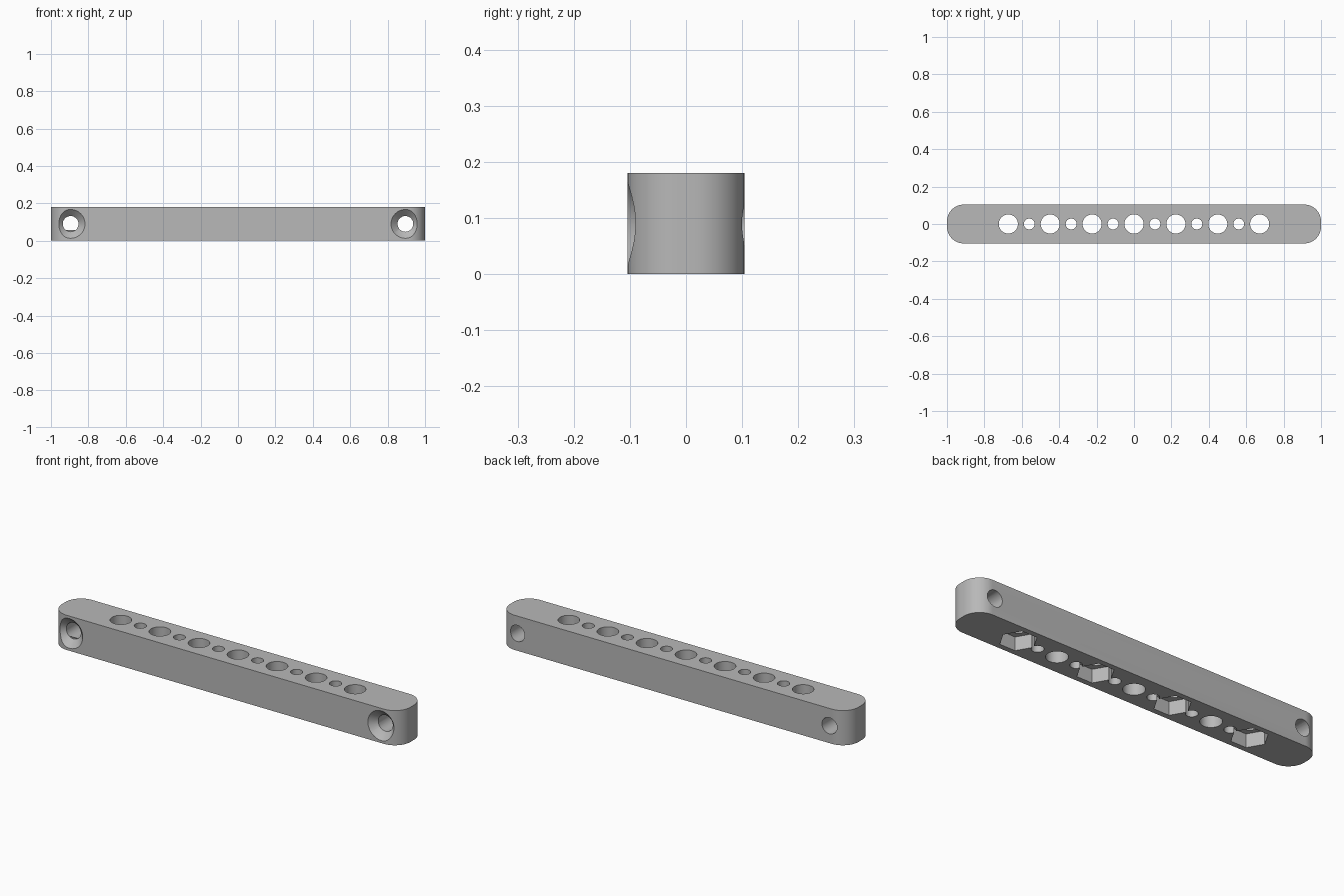
import bpy
import bmesh
from math import cos, sin, pi, radians
from mathutils import Matrix, Vector

LENGTH, WIDTH, HEIGHT, CORNER = 2.0, 0.208, 0.18, 0.09
PITCH = 0.224       # spacing of the large holes
SCREW_X = 0.895     # position of the mounting screws

if "Cube" in bpy.data.objects:
    bpy.data.objects.remove(bpy.data.objects["Cube"])

grey = bpy.data.materials.new("plain_grey")
grey.use_nodes = True
grey.diffuse_color = (0.48, 0.48, 0.48, 1)
grey.node_tree.nodes["Principled BSDF"].inputs["Base Color"].default_value = (0.48, 0.48, 0.48, 1)


def add_object(name, bm):
    bmesh.ops.recalc_face_normals(bm, faces=bm.faces)
    mesh = bpy.data.meshes.new(name)
    bm.to_mesh(mesh)
    bm.free()
    mesh.materials.append(grey)
    obj = bpy.data.objects.new(name, mesh)
    bpy.context.collection.objects.link(obj)
    return obj


# Bar: rounded rectangle extruded upwards
def rounded_bar(name, steps=14):
    bm = bmesh.new()
    outline = []
    for quarter, (sx, sy) in enumerate([(1, 1), (-1, 1), (-1, -1), (1, -1)]):
        cx, cy = sx * (LENGTH / 2 - CORNER), sy * (WIDTH / 2 - CORNER)
        for i in range(steps + 1):
            a = (quarter + i / steps) * pi / 2
            outline.append(bm.verts.new((cx + CORNER * cos(a), cy + CORNER * sin(a), 0)))
    base = bm.faces.new(outline)
    grown = bmesh.ops.extrude_face_region(bm, geom=[base])["geom"]
    tops = [v for v in grown if isinstance(v, bmesh.types.BMVert)]
    bmesh.ops.translate(bm, verts=tops, vec=(0, 0, HEIGHT))
    return add_object(name, bm)


# Subtract a cylinder, cone or prism running between two points
def drill(target, start, end, r1, r2, sides=48):
    start, end = Vector(start), Vector(end)
    axis = end - start
    turn = Matrix.Rotation(radians(-90), 4, 'X') if abs(axis.y) > 0 else Matrix.Identity(4)
    bm = bmesh.new()
    bmesh.ops.create_cone(bm, cap_ends=True, segments=sides, radius1=r1, radius2=r2,
                          depth=axis.length,
                          matrix=Matrix.Translation((start + end) / 2) @ turn)
    if sides == 6:  # nut pockets have corners along the bar
        corner = max(v.co.x for v in bm.verts) - start.x
        if corner < r1 * 0.95:
            bmesh.ops.rotate(bm, verts=bm.verts, cent=start,
                             matrix=Matrix.Rotation(radians(30), 3, 'Z'))
    cutter = add_object("cutter", bm)
    cutter.hide_render = True
    mod = target.modifiers.new("drill", 'BOOLEAN')
    mod.operation, mod.solver, mod.object = 'DIFFERENCE', 'EXACT', cutter
    bpy.context.view_layer.objects.active = target
    bpy.ops.object.modifier_apply(modifier=mod.name)
    bpy.data.objects.remove(cutter)


bar = rounded_bar("drilled_bar")

# Row of alternating large and small holes
for i in range(-6, 7):
    x = i * PITCH / 2
    radius = 0.051 if i % 2 == 0 else 0.029
    drill(bar, (x, 0, -0.1), (x, 0, 0.3), radius, radius)

# Hexagonal nut pockets underneath every other large hole
for i in (-3, -1, 1, 3):
    drill(bar, (i * PITCH, 0, -0.05), (i * PITCH, 0, 0.07), 0.088, 0.088, 6)

# Countersunk mounting holes from front to back
for x in (-SCREW_X, SCREW_X):
    drill(bar, (x, -0.2, HEIGHT / 2), (x, 0.2, HEIGHT / 2), 0.042, 0.042)
    drill(bar, (x, -0.124, HEIGHT / 2), (x, -0.069, HEIGHT / 2), 0.097, 0.042)

# Smooth curves, sharp edges
bpy.ops.object.select_all(action='DESELECT')
bar.select_set(True)
bpy.context.view_layer.objects.active = bar
bpy.ops.object.shade_smooth_by_angle(angle=radians(30))
